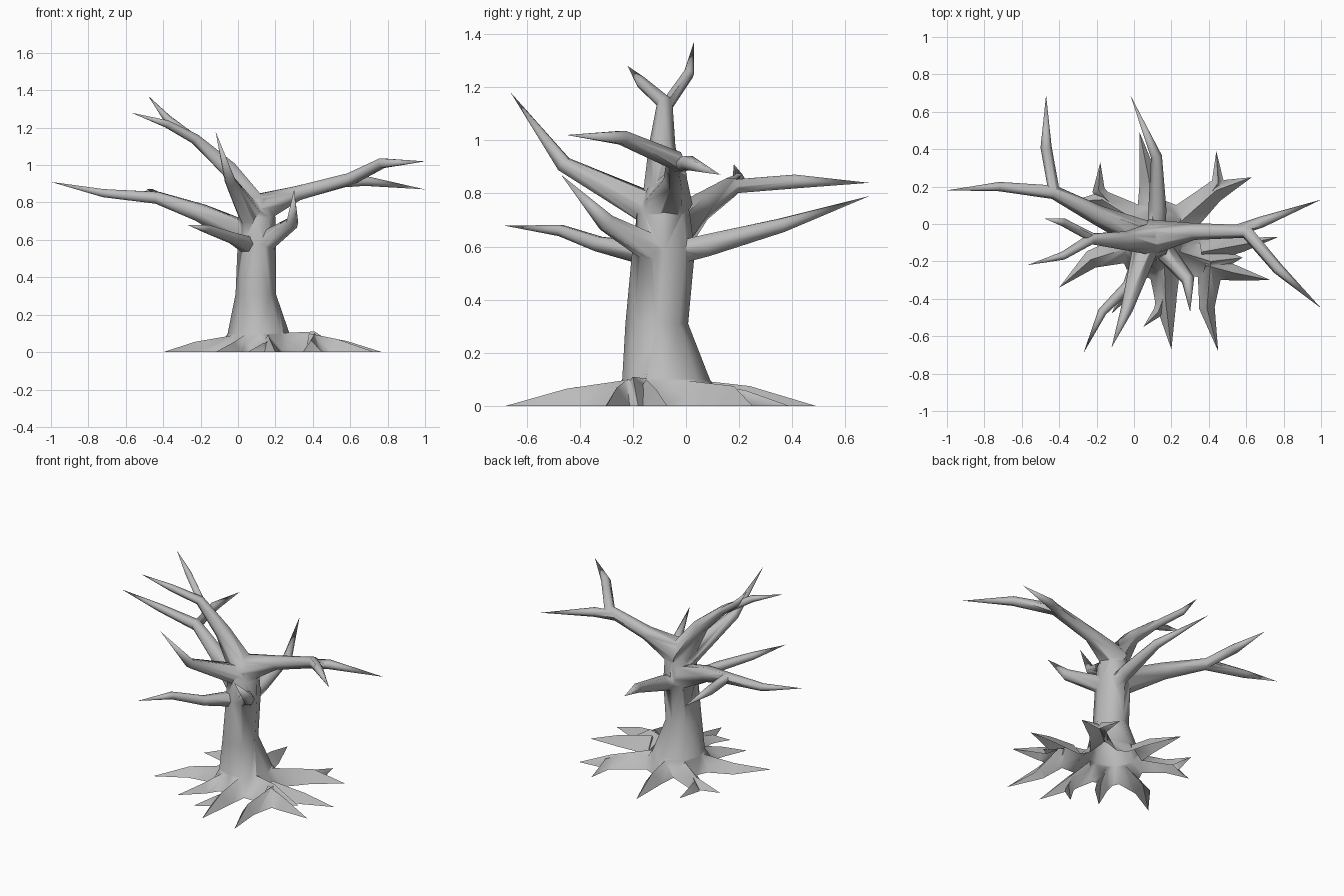
import bpy
import bmesh
import math
from mathutils import Vector

old_cube = bpy.data.objects.get("Cube")
if old_cube:
    bpy.data.objects.remove(old_cube, do_unlink=True)

# Single grey bark colour
bark = bpy.data.materials.new("grey_bark")
bark.use_nodes = True
bark_colour = (0.5, 0.5, 0.5, 1)
bark.diffuse_color = bark_colour
bark.node_tree.nodes["Principled BSDF"].inputs["Base Color"].default_value = bark_colour


def solid(name, rings):
    """Closed solid through rings of points; the last ring is a single tip."""
    bm = bmesh.new()
    rows = [[bm.verts.new(p) for p in ring] for ring in rings]
    bm.faces.new(rows[0])
    for low, high in zip(rows, rows[1:]):
        for i in range(len(low)):
            j = (i + 1) % len(low)
            if len(high) == 1:
                bm.faces.new((low[i], low[j], high[0]))
            else:
                bm.faces.new((low[i], low[j], high[j], high[i]))
    bmesh.ops.triangulate(bm, faces=bm.faces)
    bmesh.ops.recalc_face_normals(bm, faces=bm.faces)
    mesh = bpy.data.meshes.new(name)
    bm.to_mesh(mesh)
    bm.free()
    mesh.materials.append(bark)
    obj = bpy.data.objects.new(name, mesh)
    bpy.context.collection.objects.link(obj)
    return obj


def merge(part):
    """Grow a part out of the tree, leaving no hidden inner faces."""
    union = tree.modifiers.new(part.name, "BOOLEAN")
    union.operation = "UNION"
    union.solver = "EXACT"
    union.object = part
    bpy.ops.object.modifier_apply(modifier=union.name)
    bpy.data.objects.remove(part, do_unlink=True)


def branch(name, radii, *points, sides=6):
    """Tapered limb through the points, ending in a sharp tip."""
    path = [Vector(p) for p in points]
    up = Vector((0, 0, 1))
    rings = []
    for i, (centre, radius) in enumerate(zip(path, radii)):
        before = path[max(i - 1, 0)]
        along = (path[i + 1] - before).normalized()
        side = along.cross(up).normalized()
        top = side.cross(along)
        rings.append([centre + radius * (math.cos(a) * side + math.sin(a) * top)
                      for a in (math.tau * k / sides for k in range(sides))])
    rings.append([path[-1]])
    merge(solid(name, rings))


def root(name, start, bend, tip, height=0.065, width=0.058, shoulder=0.1):
    """Ridged root lying on the ground, sunk a little below it."""
    a, b, c = (Vector((x, y, 0)) for x, y in (start, bend, tip))
    rings = []
    for centre, along, w, h, sunk in ((a, b - a, width * 2.1, shoulder, 0.04),
                                      (b, c - a, width, height, 0.01)):
        side = Vector((-along.y, along.x, 0)).normalized() * w
        floor = centre - Vector((0, 0, sunk))
        rings.append([floor - side, centre + Vector((0, 0, h)), floor + side])
    rings.append([c])
    merge(solid(name, rings))


# Trunk: flared at the foot, closing where the limbs divide
trunk_rings = []
for z, x, y, rx, ry in ((-0.06, 0.14, -0.09, 0.28, 0.26),
                        (0.1, 0.11, -0.075, 0.165, 0.165),
                        (0.31, 0.095, -0.11, 0.108, 0.118),
                        (0.58, 0.1, -0.085, 0.102, 0.118),
                        (0.72, 0.1, -0.085, 0.1, 0.1),
                        (0.82, 0.1, -0.075, 0.065, 0.07)):
    trunk_rings.append([(x + rx * math.cos(a), y + ry * math.sin(a), z)
                        for a in (math.tau * k / 8 for k in range(8))])
trunk_rings.append([(0.1, -0.07, 0.86)])
tree = solid("tree_trunk_with_limbs", trunk_rings)
bpy.ops.object.select_all(action="DESELECT")
tree.select_set(True)
bpy.context.view_layer.objects.active = tree

# Upper right-hand limb with its fork
branch("crown_limb", (0.088, 0.05, 0.03, 0.022),
       (0.1, -0.08, 0.75), (-0.05, -0.09, 0.98), (-0.23, -0.08, 1.14),
       (-0.38, -0.17, 1.22), (-0.57, -0.22, 1.28))
branch("crown_fork", (0.025, 0.022),
       (-0.21, -0.08, 1.12), (-0.38, 0.01, 1.25), (-0.48, 0.03, 1.37))

# Long left-hand limb with its fork
branch("left_limb", (0.095, 0.045, 0.037, 0.03),
       (0.09, -0.07, 0.76), (0.32, -0.04, 0.85), (0.6, -0.04, 0.925),
       (0.77, -0.24, 1.01), (1, -0.45, 1.02))
branch("left_fork", (0.03, 0.03),
       (0.53, -0.04, 0.905), (0.68, 0.01, 0.915), (1, 0.13, 0.87))

# Long right-hand limb with its fork
branch("right_limb", (0.085, 0.053, 0.037, 0.025),
       (0.07, -0.07, 0.61), (-0.2, 0.05, 0.745), (-0.43, 0.17, 0.825),
       (-0.72, 0.2, 0.85), (-1, 0.18, 0.91))
branch("right_fork", (0.03, 0.03),
       (-0.425, 0.16, 0.825), (-0.47, 0.41, 0.845), (-0.47, 0.69, 0.84))

# Smaller limbs around the trunk
branch("back_limb", (0.05, 0.048, 0.03),
       (0.12, -0.06, 0.57), (0.125, 0.08, 0.605), (0.12, 0.36, 0.68),
       (-0.02, 0.69, 0.79))
branch("front_limb", (0.075, 0.032),
       (0.08, -0.07, 0.71), (-0.04, -0.46, 0.91), (-0.12, -0.66, 1.18))
branch("front_left_limb", (0.062, 0.036),
       (0.11, -0.08, 0.565), (0.29, -0.3, 0.69), (0.3, -0.47, 0.87))
branch("front_right_limb", (0.056, 0.032, 0.024),
       (0.08, -0.08, 0.56), (-0.03, -0.33, 0.61), (-0.17, -0.47, 0.66),
       (-0.27, -0.69, 0.68))

# Roots on the left, sharing one high knuckle
knuckle = (0.41, -0.2)
root("left_root_base", (0.18, -0.13), knuckle, (0.58, -0.18), 0.11, 0.1)
root("left_root_front", (0.41, -0.21), (0.39, -0.45), (0.45, -0.68), 0.065, 0.048)
root("left_root_middle", (0.38, -0.22), (0.53, -0.26), (0.73, -0.3), 0.07, 0.05)
root("left_root_side", (0.36, -0.15), (0.58, -0.11), (0.77, -0.07), 0.06, 0.045)

# Roots at the back
root("back_left_root", (0.19, -0.04), (0.44, 0.18), (0.63, 0.25), 0.075, 0.065)
root("back_left_root_fork", (0.38, 0.12), (0.45, 0.22), (0.44, 0.39), 0.06, 0.04, 0.07)
root("back_root", (0.1, 0.02), (0.08, 0.24), (0.03, 0.49), 0.075)
root("back_right_root", (0.04, 0), (-0.17, 0.13), (-0.34, 0.12))
root("back_right_root_fork", (-0.1, 0.08), (-0.19, 0.18), (-0.18, 0.33), 0.06, 0.04, 0.06)

# Roots at the front and right
root("right_root", (0.03, -0.11), (-0.23, -0.19), (-0.4, -0.34), 0.055)
root("front_right_root", (0.05, -0.18), (-0.02, -0.34), (-0.12, -0.48), 0.055, 0.045)
root("front_root", (0.16, -0.16), (0.17, -0.42), (0.2, -0.67), 0.07, 0.065)
root("front_root_fork", (0.17, -0.36), (0.13, -0.47), (0.05, -0.55), 0.045, 0.035, 0.06)

# Slice off everything under the ground, leaving the underside hollow
bm = bmesh.new()
bm.from_mesh(tree.data)
bmesh.ops.bisect_plane(bm, geom=bm.verts[:] + bm.edges[:] + bm.faces[:],
                       plane_co=(0, 0, 0), plane_no=(0, 0, 1), clear_inner=True)
bm.to_mesh(tree.data)
bm.free()
bpy.ops.object.shade_smooth_by_angle(angle=math.radians(75))
